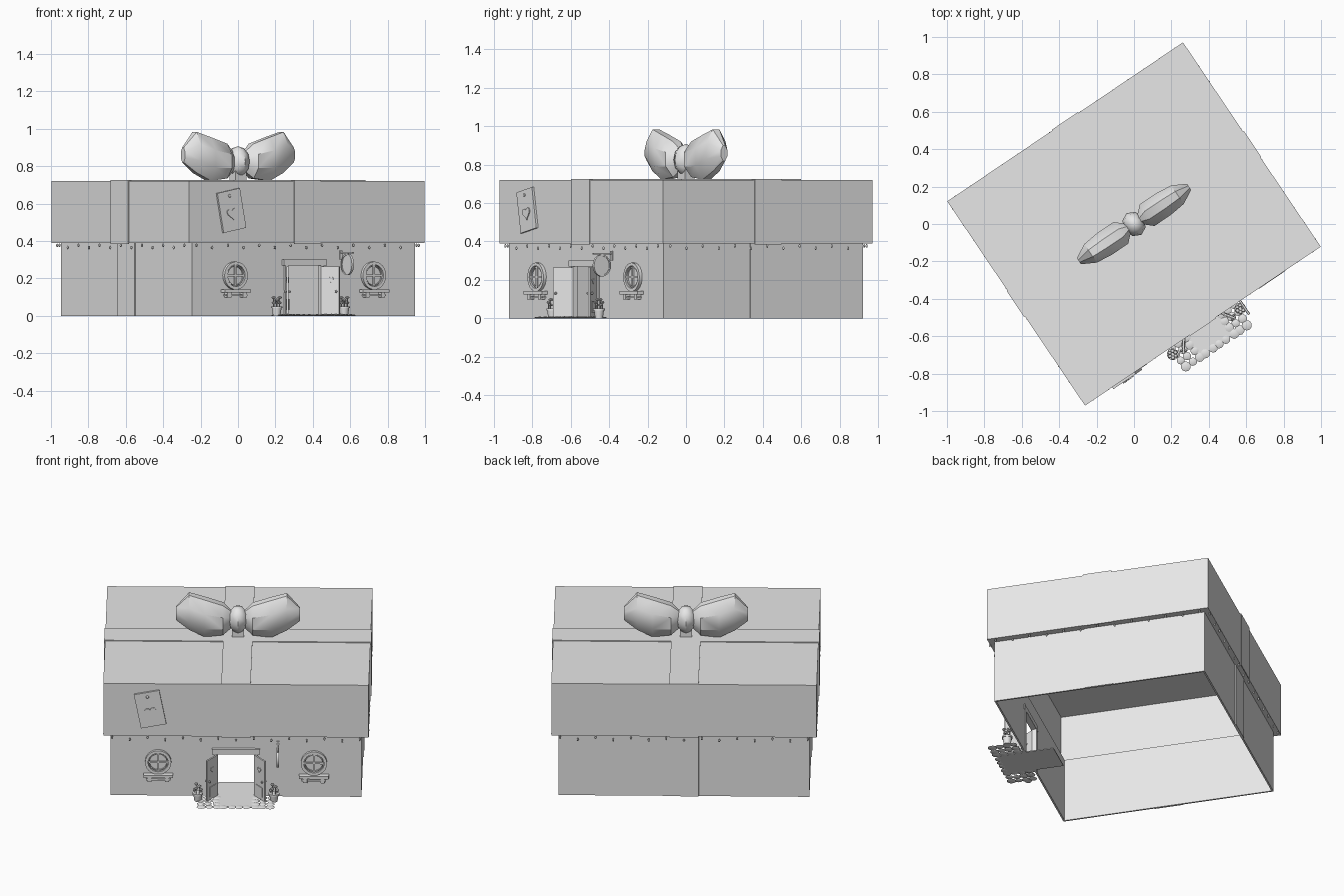
import bpy, bmesh, math, random
from mathutils import Matrix, Vector

if "Cube" in bpy.data.objects:
    bpy.data.objects.remove(bpy.data.objects["Cube"])
random.seed(4)

TURN = Matrix.Rotation(math.radians(34), 4, 'Z')   # whole house is turned on its plot
GREY = (0.8, 0.8, 0.8, 1)
mat = bpy.data.materials.new("plain_grey")
mat.use_nodes = True
mat.diffuse_color = GREY
mat.node_tree.nodes["Principled BSDF"].inputs["Base Color"].default_value = GREY

BW, BD, BH = 0.718, 0.626, 0.39       # body half width, half depth, height
LW, LD, TOP = 0.76, 0.6585, 0.72      # lid half width, half depth, top
RIB = 0.084                           # ribbon half width


def place(loc, axis='Z', deg=0.0):
    return Matrix.Translation(loc) @ Matrix.Rotation(math.radians(deg), 4, axis)


def box(bm, lo, hi, m=Matrix()):
    lo, hi = Vector(lo), Vector(hi)
    s = Matrix.Translation((lo + hi) / 2) @ Matrix.Diagonal((*(hi - lo), 1))
    bmesh.ops.create_cube(bm, size=1, matrix=m @ s)


def ball(bm, loc, scale, seg=10, rings=6):
    m = Matrix.Translation(loc) @ Matrix.Diagonal((*scale, 1))
    bmesh.ops.create_uvsphere(bm, u_segments=seg, v_segments=rings, radius=1, matrix=m)


def cone(bm, m, r1, r2, depth, seg=16):
    bmesh.ops.create_cone(bm, cap_ends=True, segments=seg, radius1=r1, radius2=r2,
                          depth=depth, matrix=m)


def ring(bm, m, outer, inner, depth, seg=24):
    loops = []
    for r, z in ((outer, 0), (outer, depth), (inner, depth), (inner, 0)):
        loops.append([bm.verts.new(m @ Vector((r * math.cos(a), r * math.sin(a), z)))
                      for a in (i * math.tau / seg for i in range(seg))])
    loft(bm, loops + [loops[0]], False)


def loft(bm, loops, caps=True):
    n = len(loops[0])
    for a, b in zip(loops, loops[1:]):
        for i in range(n):
            bm.faces.new((a[i], a[(i + 1) % n], b[(i + 1) % n], b[i]))
    if caps:
        bm.faces.new(loops[0][::-1])
        bm.faces.new(loops[-1])


def heart(bm, m, size, depth):
    front, back = [], []
    for i in range(20):
        t = i * math.tau / 20
        x = 16 * math.sin(t) ** 3
        z = 13 * math.cos(t) - 5 * math.cos(2 * t) - 2 * math.cos(3 * t) - math.cos(4 * t)
        back.append(bm.verts.new(m @ Vector((x * size / 16, 0, z * size / 16))))
        front.append(bm.verts.new(m @ Vector((x * size / 16, -depth, z * size / 16))))
    loft(bm, [back, front])


def finish(bm, name, smooth=None):
    bmesh.ops.recalc_face_normals(bm, faces=bm.faces)
    me = bpy.data.meshes.new(name)
    bm.to_mesh(me)
    bm.free()
    me.materials.append(mat)
    ob = bpy.data.objects.new(name, me)
    bpy.context.collection.objects.link(ob)
    ob.matrix_world = TURN
    if smooth:
        bpy.ops.object.select_all(action='DESELECT')
        ob.select_set(True)
        bpy.context.view_layer.objects.active = ob
        bpy.ops.object.shade_smooth_by_angle(angle=math.radians(smooth))
    return ob


# Body walls, open underneath, with a doorway in the front
T = 0.01
bm = bmesh.new()
for s in (-1, 1):
    box(bm, (s * BW, -BD, 0), (s * (BW - T), BD, BH))
    box(bm, (s * 0.105, -BD, 0), (s * BW, -BD + T, BH))
box(bm, (-BW, BD - T, 0), (BW, BD, BH))
box(bm, (-0.105, -BD, 0.27), (0.105, -BD + T, BH))
finish(bm, "body_walls")

# Lid: hollow box with an overhanging rim
bm = bmesh.new()
box(bm, (-LW, -LD, TOP - T), (LW, LD, TOP))
for s in (-1, 1):
    box(bm, (s * LW, -LD, BH), (s * (LW - T), LD, TOP))
    box(bm, (-LW, s * LD, BH), (LW, s * (LD - T), TOP))
    box(bm, (s * LW, -LD, BH), (s * (BW - T), LD, BH + T))
    box(bm, (-LW, s * LD, BH), (LW, s * (BD - T), BH + T))
finish(bm, "lid")

# Ribbons over the lid and down the body
P = 0.005
bm = bmesh.new()
box(bm, (-LW - P, -RIB, TOP), (LW + P, RIB, TOP + P))
box(bm, (-RIB, -LD - P, TOP), (RIB, LD + P, TOP + P))
for s in (-1, 1):
    box(bm, (s * LW, -RIB, BH - P), (s * (LW + P), RIB, TOP + P))
    box(bm, (-RIB, s * LD, BH - P), (RIB, s * (LD + P), TOP + P))
    box(bm, (s * BW, -RIB, 0), (s * (BW + P), RIB, BH))
box(bm, (-RIB, BD, 0), (RIB, BD + P, BH))
finish(bm, "ribbons")

# Bow loops: faceted pillows lofted outward along x (x, low, high, half thickness)
SECTIONS = ((0.03, 0.78, 0.87, 0.02), (0.085, 0.735, 0.92, 0.07), (0.19, 0.722, 0.955, 0.07),
            (0.28, 0.765, 0.983, 0.06), (0.355, 0.82, 0.9, 0.02))
for side, label in ((1, "left"), (-1, "right")):
    bm = bmesh.new()
    loops = []
    for x, lo, hi, th in SECTIONS:
        mid, h = (lo + hi) / 2, (hi - lo) / 2
        loops.append([bm.verts.new((side * x, th * y, mid + h * z)) for y, z in
                      ((0.35, 1), (1, 0.4), (1, -0.4), (0.35, -1),
                       (-0.35, -1), (-1, -0.4), (-1, 0.4), (-0.35, 1))])
    loft(bm, loops)
    finish(bm, "bow_loop_" + label, 35)
bm = bmesh.new()
ball(bm, (0, 0, 0.825), (0.06, 0.07, 0.082), 8, 6)
box(bm, (-0.035, -0.03, TOP), (0.035, 0.03, 0.78))
finish(bm, "bow_knot", 50)

# String of small bulbs under the lid rim
bm = bmesh.new()
for half, off, deg in ((LW, LD, 0), (LD, LW, 90), (LW, LD, 180), (LD, LW, 270)):
    n = int(2 * half / 0.1)
    for i in range(n):
        p = Vector((-half + (i + 0.5) * 2 * half / n, -off + 0.004, 0.377 - 0.012 * (i % 2)))
        p = Matrix.Rotation(math.radians(deg), 3, 'Z') @ p
        ball(bm, p, (0.006, 0.006, 0.01), 6, 4)
finish(bm, "rim_bulbs", 60)

# Door frame
bm = bmesh.new()
for s in (-1, 1):
    box(bm, (s * 0.105, -BD - 0.012, 0), (s * 0.125, -BD + 0.015, 0.275))
box(bm, (-0.138, -BD - 0.018, 0.27), (0.138, -BD + 0.015, 0.302))
finish(bm, "door_frame")

# Two door leaves swung open, each with a heart, lower panel and knob
for s, label in ((1, "left"), (-1, "right")):
    m = place((s * 0.108, -BD - 0.01, 0), 'Z', -90 + s * 35)
    bm = bmesh.new()
    box(bm, (0, -0.005, 0.01), (0.104, 0.005, 0.265), m)
    for f in (-1, 1):
        box(bm, (0.02, f * 0.005, 0.03), (0.084, f * 0.009, 0.09), m)
        heart(bm, m @ Matrix.Translation((0.055, f * 0.007, 0.195)), 0.018, 0.003)
        ball(bm, m @ Vector((0.09, f * 0.012, 0.13)), (0.007, 0.007, 0.007), 8, 6)
    finish(bm, "door_leaf_" + label)

# Round windows with cross bars and a sill box
for s, label in ((1, "left"), (-1, "right")):
    c = Vector((s * 0.446, -BD, 0.215))
    m = place(c, 'X', 90)
    bm = bmesh.new()
    ring(bm, m, 0.075, 0.058, 0.018)
    ring(bm, m, 0.054, 0.049, 0.012)
    cone(bm, m, 0.06, 0.06, 0.008, 24)
    box(bm, c + Vector((-0.005, -0.013, -0.056)), c + Vector((0.005, 0, 0.056)))
    box(bm, c + Vector((-0.056, -0.013, -0.005)), c + Vector((0.056, 0, 0.005)))
    box(bm, c + Vector((-0.085, -0.035, -0.09)), c + Vector((0.085, 0, -0.073)))
    box(bm, c + Vector((-0.07, -0.022, -0.11)), c + Vector((0.07, 0, -0.1)))
    for k in (-1, 1):
        box(bm, c + Vector((k * 0.05 - 0.012, -0.028, -0.118)),
            c + Vector((k * 0.05 + 0.012, 0, -0.09)))
    finish(bm, "window_" + label, 30)

# Hanging round sign on a bracket
bm = bmesh.new()
sign = place((0.24, -BD - 0.065, 0.275), 'Y', 90) @ Matrix.Diagonal((1.05, 0.95, 1, 1))
cone(bm, sign, 0.05, 0.05, 0.008, 20)
ring(bm, sign @ Matrix.Translation((0, 0, -0.007)), 0.055, 0.047, 0.014, 20)
box(bm, (0.235, -BD - 0.12, 0.332), (0.245, -BD, 0.341))
box(bm, (0.232, -BD - 0.007, 0.3), (0.248, -BD, 0.35))
finish(bm, "hanging_sign", 30)

# Tilted tag with a heart on the lid front
bm = bmesh.new()
m = place((-0.492, -LD, 0.563), 'Y', -11)
box(bm, (-0.074, -0.012, -0.108), (0.074, 0, 0.108), m)
heart(bm, m @ Matrix.Translation((0, -0.011, -0.015)), 0.034, 0.006)
ball(bm, m @ Vector((0, -0.013, 0.08)), (0.009, 0.006, 0.009), 8, 6)
finish(bm, "heart_tag")

# Doorstep slab and pebble paving
bm = bmesh.new()
box(bm, (-0.105, -0.785, 0), (0.105, -0.45, 0.006))
finish(bm, "doorstep")
bm = bmesh.new()
for i in range(10):
    for j in range(4):
        x, y = -0.2 + i * 0.0445, -0.66 - j * 0.042
        if abs(x) < 0.1 and j < 3:
            continue
        r = random.uniform(0.021, 0.028)
        ball(bm, (x + random.uniform(-0.006, 0.006), y, 0.004), (r, r, 0.005), 10, 4)
finish(bm, "pebbles", 40)

# Potted plants beside the door
for s, label in ((1, "left"), (-1, "right")):
    bm = bmesh.new()
    base = Vector((s * 0.218, -0.693, 0))
    cone(bm, place(base + Vector((0, 0, 0.022))), 0.02, 0.027, 0.044)
    cone(bm, place(base + Vector((0, 0, 0.046))), 0.031, 0.031, 0.01)
    for k in range(6):
        a = k * math.tau / 6
        lean = Vector((math.cos(a), math.sin(a), 0)) * 0.018
        h = 0.07 + 0.014 * (k % 3)
        ball(bm, base + lean + Vector((0, 0, h)), (0.012, 0.012, 0.008), 6, 4)
        box(bm, (-0.002, -0.002, 0.045), (0.002, 0.002, h), Matrix.Translation(base + lean))
    finish(bm, "potted_plant_" + label, 40)
